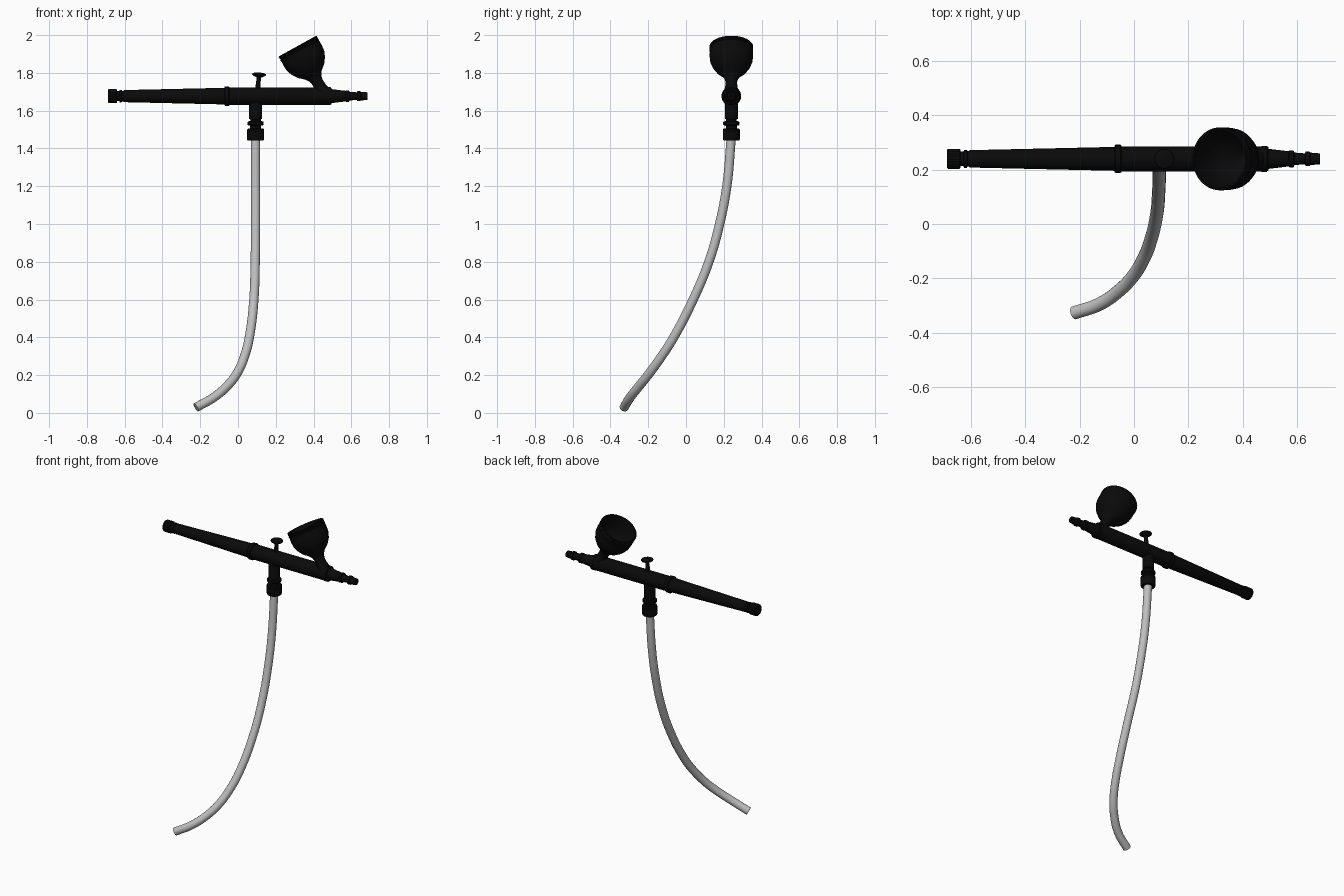
import bpy, bmesh, math
from mathutils import Vector

if "Cube" in bpy.data.objects:
    bpy.data.objects.remove(bpy.data.objects["Cube"])


def mat(name, rgb):
    m = bpy.data.materials.new(name)
    m.diffuse_color = (*rgb, 1)
    m.use_nodes = True
    m.node_tree.nodes["Principled BSDF"].inputs["Base Color"].default_value = m.diffuse_color
    return m


BLACK = mat("black metal", (0.003, 0.003, 0.003))
GREY = mat("grey rubber", (0.52, 0.52, 0.52))
Y, Z = 0.24, 1.677      # body axis


def lathe(name, pts, origin, axis, m=BLACK, seg=48, knurl=()):
    """Revolve (distance, radius) pairs round an axis; knurl = profile rows with a toothed rim."""
    a = Vector(axis).normalized()
    u = a.cross(Vector((0, 1, 0))).normalized()
    v = a.cross(u)
    o = Vector(origin)
    bm = bmesh.new()
    rows = []
    for k, (t, r) in enumerate(pts):
        row = []
        for i in range(seg):
            ang = 2 * math.pi * i / seg
            rr = r * (0.955 if k in knurl and i % 2 else 1)
            row.append(bm.verts.new(o + a * t + (u * math.cos(ang) + v * math.sin(ang)) * rr))
        rows.append(row)
    for p, q in zip(rows, rows[1:]):
        for i in range(seg):
            j = (i + 1) % seg
            bm.faces.new((p[i], p[j], q[j], q[i]))
    bmesh.ops.remove_doubles(bm, verts=bm.verts, dist=1e-5)
    bmesh.ops.recalc_face_normals(bm, faces=bm.faces)
    me = bpy.data.meshes.new(name)
    bm.to_mesh(me)
    bm.free()
    me.materials.append(m)
    ob = bpy.data.objects.new(name, me)
    bpy.context.collection.objects.link(ob)
    bpy.ops.object.select_all(action='DESELECT')
    ob.select_set(True)
    bpy.context.view_layer.objects.active = ob
    bpy.ops.object.shade_smooth_by_angle(angle=math.radians(30))
    return ob


X = (1, 0, 0)
DOWN = (0, 0, -1)

# Tail cap with knurled rim
lathe("tail_cap", [(-.688, 0), (-.688, .034), (-.685, .037), (-.643, .037), (-.64, .034),
                   (-.64, .027), (-.628, .027), (-.626, .033), (-.616, .033), (-.613, .028),
                   (-.6, .028), (-.6, 0)], (0, Y, Z), X, knurl=(2, 3))
# Tapered handle
lathe("handle", [(-.607, 0), (-.607, .03), (-.603, .032), (-.07, .044), (-.07, 0)], (0, Y, Z), X)
# Collar between handle and body
lathe("collar", [(-.072, 0), (-.072, .049), (-.068, .052), (-.05, .052), (-.046, .049), (-.046, 0)],
      (0, Y, Z), X)
# Main body
lathe("body", [(-.05, 0), (-.05, .046), (.49, .046), (.496, .043), (.496, 0)], (0, Y, Z), X)
# Nozzle
lathe("nozzle", [(.47, 0), (.47, .048), (.49, .048), (.494, .037), (.57, .028), (.573, .031),
                 (.588, .031), (.591, .023), (.63, .02), (.632, .027), (.646, .027), (.65, .023),
                 (.685, .02), (.685, .009), (.66, .007), (.66, 0)], (0, Y, Z), X)

# Tilted paint cup, open at the top, threaded rim
lathe("paint_cup", [(.21, 0), (.2, .02), (.175, .04), (.15, .07), (.12, .091), (.09, .103),
                    (0, .107), (0, .113), (.004, .116), (.009, .112), (.014, .116), (.019, .112),
                    (.024, .116), (.03, .114), (.06, .115), (.09, .112), (.12, .1), (.15, .079),
                    (.175, .05), (.195, .036), (.22, .03), (.25, .033), (.285, .042), (.285, 0)],
      (.315, Y, 1.942), (.483, 0, -.875), seg=64)

# Trigger: leaning stem and domed button
lathe("trigger_stem", [(0, 0), (0, .017), (.05, .014), (.1, .011), (.125, .014), (.125, 0)],
      (.1, Y, 1.67), (.1, 0, 1), seg=24)
lathe("trigger_button", [(0, 0), (0, .014), (.01, .034), (.015, .037), (.02, .035), (.025, .022), (.026, 0)],
      (.111, Y, 1.776), (.06, 0, 1), seg=32)

# Air valve below the body
lathe("air_valve", [(0, 0), (0, .034), (.12, .034), (.123, .028), (.132, .028), (.134, .04),
                    (.138, .043), (.15, .043), (.155, .039), (.157, .029), (.18, .029), (.18, 0)],
      (.093, Y, Z), DOWN)
# Hose nut
lathe("hose_nut", [(0, 0), (0, .04), (.005, .045), (.058, .045), (.064, .041), (.064, 0)],
      (.093, Y, 1.505), DOWN, knurl=(2, 3))

# Curved air hose
path = [(.093, .24, 1.46), (.093, .216, 1.2), (.093, .178, 1.0), (.091, .121, .8), (.084, .038, .6),
        (.06, -.065, .4), (.038, -.122, .31), (-.002, -.19, .215), (-.052, -.243, .148),
        (-.127, -.295, .083), (-.222, -.328, .029)]
cu = bpy.data.curves.new("air_hose", 'CURVE')
cu.dimensions = '3D'
cu.bevel_depth = .0245
cu.bevel_resolution = 6
cu.resolution_u = 8
cu.use_fill_caps = True
sp = cu.splines.new('BEZIER')
sp.bezier_points.add(len(path) - 1)
for b, p in zip(sp.bezier_points, path):
    b.co = p
    b.handle_left_type = b.handle_right_type = 'AUTO'
cu.materials.append(GREY)
hose = bpy.data.objects.new("air_hose", cu)
bpy.context.collection.objects.link(hose)
bpy.ops.object.select_all(action='DESELECT')
hose.select_set(True)
bpy.context.view_layer.objects.active = hose
bpy.ops.object.convert(target='MESH')
bpy.ops.object.shade_smooth_by_angle(angle=math.radians(40))
